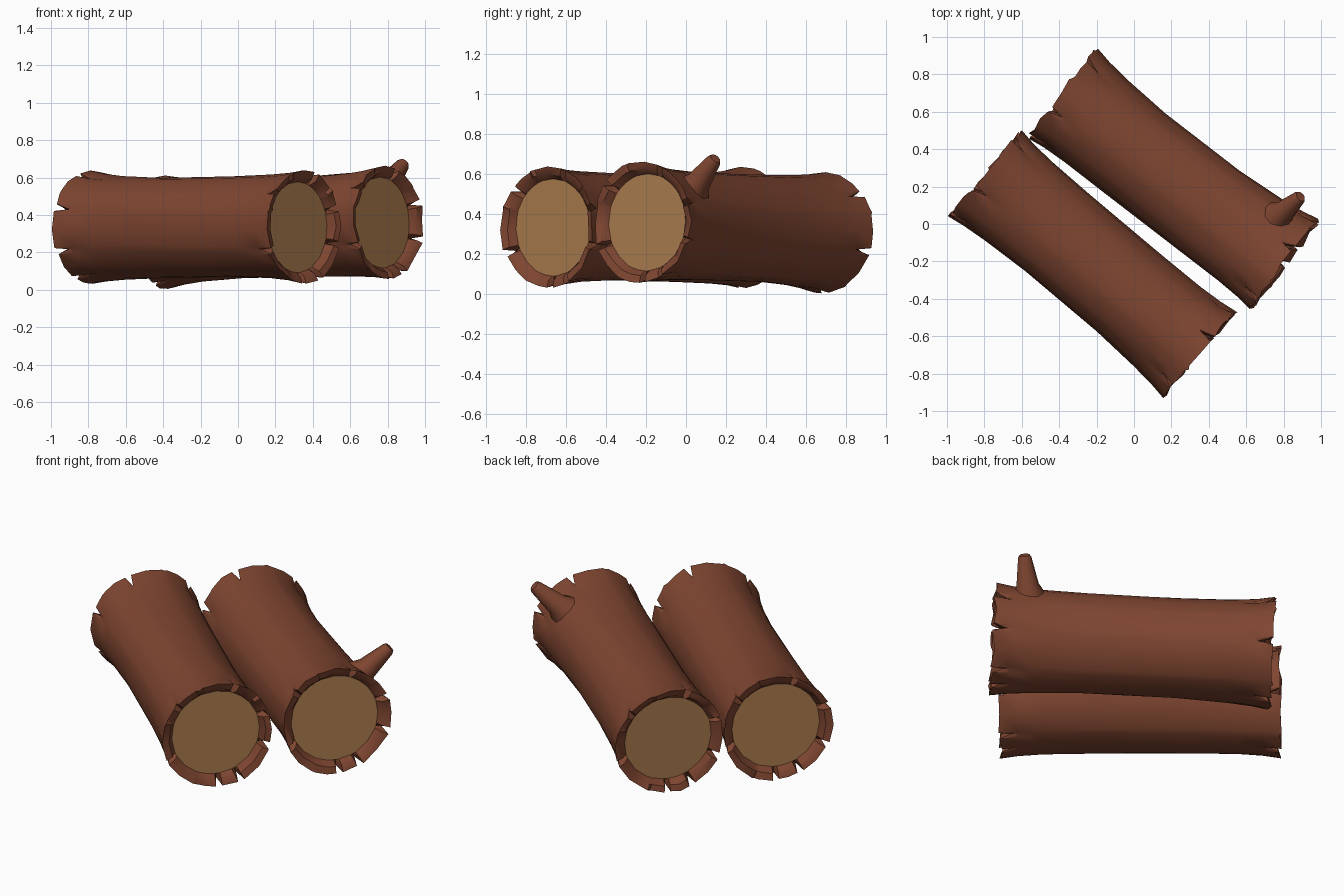
import bpy, bmesh, math, random
from mathutils import Vector

if "Cube" in bpy.data.objects:
    bpy.data.objects.remove(bpy.data.objects["Cube"])

random.seed(4)

def material(name, rgb):
    m = bpy.data.materials.new(name)
    m.diffuse_color = (*rgb, 1)
    m.use_nodes = True
    m.node_tree.nodes["Principled BSDF"].inputs["Base Color"].default_value = m.diffuse_color
    return m

BARK = material("reddish bark", (0.21, 0.06, 0.03))
WOOD = material("pale cut wood", (0.43, 0.21, 0.08))

# Angles (degrees) of the splits in the bark at the near and far end
NEAR = [20, 342, 70, 140, 205, 272, 295]
FAR = [160, 205, 110, 40, 342, 272, 245]
SPLITS = sorted(set(NEAR + FAR))

def columns():
    """Angles around the log: three per split, plus fillers in wide gaps."""
    cols = []
    for i, a in enumerate(SPLITS):
        cols += [(a - 3.5, None), (a, a), (a + 3.5, None)]
        nxt = SPLITS[(i + 1) % len(SPLITS)]
        gap = (nxt - a) % 360
        if gap > 24:
            cols.append((a + gap / 2, None))
    return cols

def finish(name, bm, mats):
    bmesh.ops.recalc_face_normals(bm, faces=bm.faces)
    me = bpy.data.meshes.new(name)
    bm.to_mesh(me)
    bm.free()
    for m in mats:
        me.materials.append(m)
    ob = bpy.data.objects.new(name, me)
    bpy.context.collection.objects.link(ob)
    bpy.context.view_layer.objects.active = ob
    ob.select_set(True)
    bpy.ops.object.shade_smooth_by_angle(angle=math.radians(38))
    ob.select_set(False)
    return ob

def bridge(bm, r0, r1):
    n = len(r0)
    return [bm.faces.new((r0[i], r0[(i + 1) % n], r1[(i + 1) % n], r1[i]))
            for i in range(n)]

def log(name, centre, direction, bend):
    c, d = Vector(centre), Vector(direction).normalized()
    p = (-d).cross(Vector((0, 0, 1))).normalized()
    up = p.cross(-d)
    cols = columns()
    phase = random.uniform(0, 6)
    # half profile: (distance along, radius, radius at split, setback at split)
    half = [(0.25, 0.268, 0.268, 0), (0.52, 0.277, 0.277, 0), (0.655, 0.288, 0.283, 0),
            (0.752, 0.303, 0.278, 0.075), (0.742, 0.268, 0.255, 0.06), (0.705, 0.243, 0.243, 0)]
    stations = [(-1, h, k) for k, h in reversed(list(enumerate(half)))]
    stations += [(1, h, k) for k, h in enumerate(half)]
    jitter = {s: [random.uniform(-0.012, 0.008) for _ in cols] for s in (-1, 1)}
    bm = bmesh.new()
    rings = []
    for side, (s, r, rs, back), k in stations:
        ring = []
        for i, (deg, split) in enumerate(cols):
            a = math.radians(deg)
            cut = split in (NEAR if side > 0 else FAR)
            dist = s - (back if cut else 0)
            rad = rs if cut else r
            if k in (3, 4):
                dist += jitter[side][i]
            if k < 4:   # gentle unevenness of the trunk
                rad += 0.005 * math.sin(3 * a + phase + 4 * side * s)
            mid = c + d * side * dist + p * bend * (1 - (dist / 0.75) ** 2)
            ring.append(bm.verts.new(mid + p * rad * math.cos(a) + up * rad * math.sin(a)))
        rings.append(ring)
    for r0, r1 in zip(rings, rings[1:]):
        bridge(bm, r0, r1)
    # Sawn faces
    for ring in (rings[0], rings[-1]):
        bm.faces.new(ring).material_index = 1
    return finish(name, bm, [BARK, WOOD])

log("front_log", (-0.22, -0.21, 0.335), (0.764, -0.645, 0.0), 0.0)
log("back_log", (0.21, 0.237, 0.335), (0.79, -0.61, 0.036), -0.012)

def branch(name, start, end, profile, sides=10):
    a, b = Vector(start), Vector(end)
    d = (b - a).normalized()
    u = d.orthogonal().normalized()
    v = d.cross(u)
    bm = bmesh.new()
    rings = []
    for t, r in profile:
        rings.append([bm.verts.new(a.lerp(b, t) + r * (u * math.cos(w) + v * math.sin(w)))
                      for w in (2 * math.pi * i / sides for i in range(sides))])
    for r0, r1 in zip(rings, rings[1:]):
        bridge(bm, r0, r1)
    bm.faces.new(rings[0])
    bm.faces.new(rings[-1])
    return finish(name, bm, [BARK])

# Broken branch stub, flared where it meets the trunk
branch("branch_stub", (0.755, 0.025, 0.51), (0.89, 0.147, 0.68),
       [(-0.1, 0.105), (0.12, 0.088), (0.32, 0.062), (0.94, 0.037), (1.0, 0.028)])
